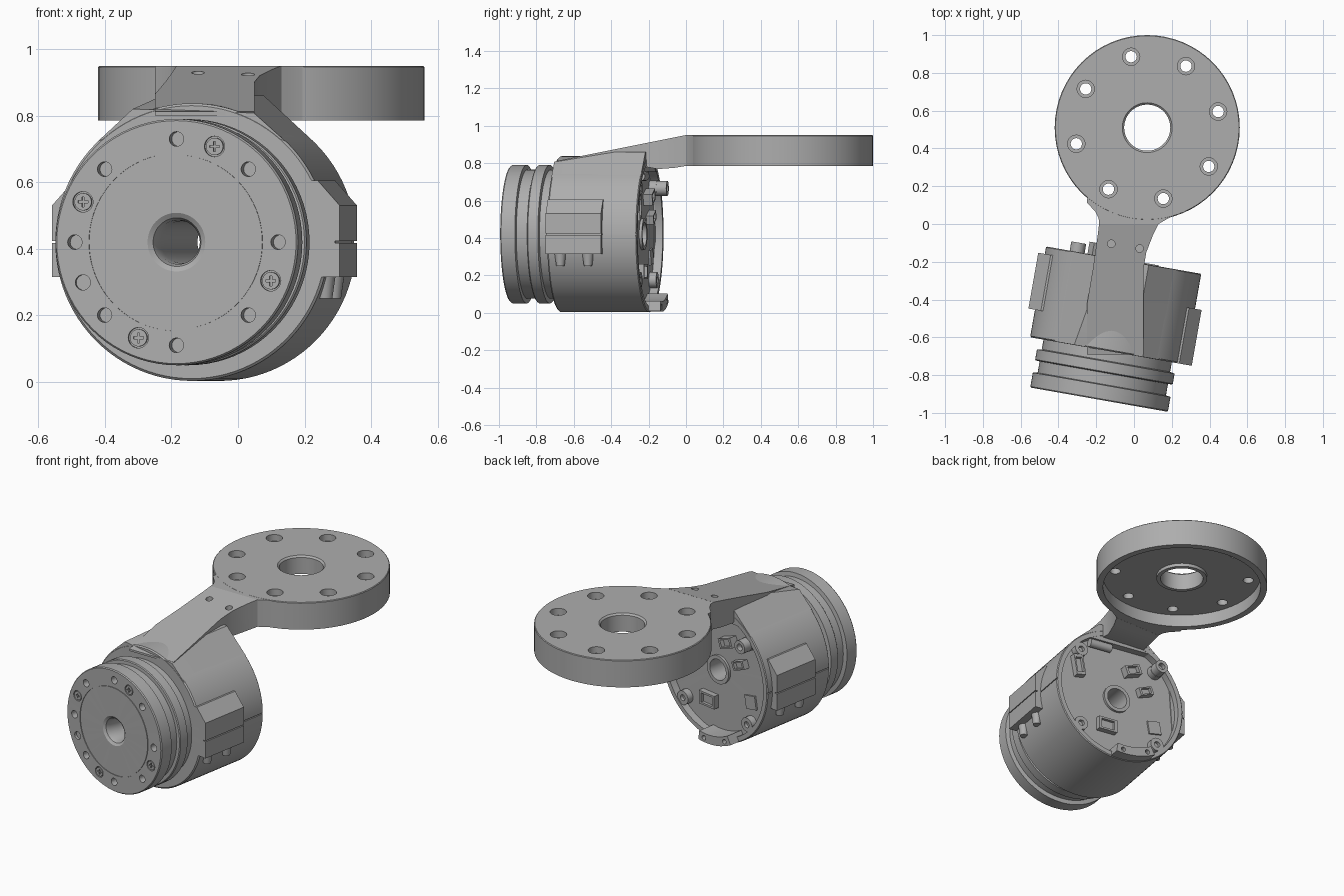
import bpy, bmesh
from math import sin, cos, pi, radians
from mathutils import Matrix, Vector

if "Cube" in bpy.data.objects:
    bpy.data.objects.remove(bpy.data.objects["Cube"])

grey = bpy.data.materials.new("plain grey")
grey.use_nodes = True
colour = (0.42, 0.42, 0.42, 1)
grey.diffuse_color = colour
grey.node_tree.nodes["Principled BSDF"].inputs["Base Color"].default_value = colour

# Motor frame: local y runs backward along the tilted axis
MOTOR = Matrix.Translation((-0.185, -0.93, 0.42)) @ Matrix.Rotation(radians(-10), 4, 'Z')
WORLD = Matrix.Identity(4)
ALONG_Y = Matrix.Rotation(radians(-90), 4, 'X')
HUB = Vector((0.07, 0.51, 0))


def finish(name, bm, frame=MOTOR):
    bmesh.ops.recalc_face_normals(bm, faces=bm.faces)
    bm.transform(frame)
    mesh = bpy.data.meshes.new(name)
    bm.to_mesh(mesh)
    bm.free()
    mesh.materials.append(grey)
    obj = bpy.data.objects.new(name, mesh)
    bpy.context.collection.objects.link(obj)
    return obj


def lathe(name, profile, frame=MOTOR, n=80):
    """Closed (radius, height) profile spun about the local y axis."""
    bm = bmesh.new()
    rings = [[bm.verts.new((r * cos(2 * pi * i / n), y, r * sin(2 * pi * i / n)))
              for i in range(n)] for r, y in profile]
    for k, ring in enumerate(rings):
        other = rings[(k + 1) % len(rings)]
        for i in range(n):
            j = (i + 1) % n
            bm.faces.new((ring[i], ring[j], other[j], other[i]))
    return finish(name, bm, frame)


def loft(name, sections, frame=MOTOR):
    """Solid through matching closed sections."""
    bm = bmesh.new()
    loops = [[bm.verts.new(p) for p in s] for s in sections]
    n = len(loops[0])
    for a, b in zip(loops, loops[1:]):
        for i in range(n):
            bm.faces.new((a[i], a[(i + 1) % n], b[(i + 1) % n], b[i]))
    bm.faces.new(loops[0])
    bm.faces.new(loops[-1])
    return finish(name, bm, frame)


def rods(name, centres, radius, depth, frame=MOTOR, turn=ALONG_Y, radius2=None, n=20):
    bm = bmesh.new()
    for c in centres:
        bmesh.ops.create_cone(bm, cap_ends=True, segments=n, radius1=radius,
                              radius2=radius if radius2 is None else radius2,
                              depth=depth, matrix=Matrix.Translation(c) @ turn)
    return finish(name, bm, frame)


def boxes(name, centres, size, frame=MOTOR, turn=WORLD):
    bm = bmesh.new()
    for c in centres:
        bmesh.ops.create_cube(bm, size=1, matrix=Matrix.Translation(c) @ turn
                              @ Matrix.Diagonal((*size, 1)))
    return finish(name, bm, frame)


def cut(obj, cutter):
    mod = obj.modifiers.new("cut", 'BOOLEAN')
    mod.operation, mod.solver, mod.object = 'DIFFERENCE', 'EXACT', cutter
    bpy.context.view_layer.objects.active = obj
    bpy.ops.object.modifier_apply(modifier=mod.name)
    bpy.data.objects.remove(cutter)


def circle(radius, y, degrees):
    return [Vector((radius * cos(radians(a)), y, radius * sin(radians(a)))) for a in degrees]


# Front drum with two flanges and a funnel-shaped bore
drum = lathe("output_drum", [
    (.063, .09), (.066, .03), (.073, .01), (.088, 0), (.262, 0), (.262, .004), (.267, .004),
    (.267, 0), (.365, 0), (.37, .006), (.37, .08), (.345, .084), (.345, .145), (.365, .146),
    (.37, .151), (.37, .205), (.345, .21), (.345, .262), (.063, .262)])
cut(drum, rods("hole_cutter", circle(.31, 0, range(0, 360, 45)), .022, .09))
cut(drum, rods("hole_cutter", circle(.31, 0, [203]), .023, .03))
screw_angles = [-112, -22, 68, 157]
cut(drum, rods("screw_cutter", circle(.31, 0, screw_angles), .031, .024))
screws = rods("face_screws", circle(.31, .009, screw_angles), .026, .016)
for size in ((.03, .012, .007), (.007, .012, .03)):
    cut(screws, boxes("cross_cutter", circle(.31, .003, screw_angles), size))

# Motor housing with a recessed rear board
housing = lathe("motor_housing", [
    (.063, .262), (.41, .262), (.417, .269), (.417, .745), (.412, .75), (.385, .75),
    (.385, .705), (.085, .705), (.085, .72), (.063, .72)], n=96)
cut(housing, boxes("seam_cutter", [(s * .417, .5, 0) for s in (-1, 1)], (.016, .6, .006)))

# Roof of the housing: sloped flanks tangent to the barrel
flank = Vector((.285, 0, .304))
sections = []
for y, left, right, h_left, h_right in ((.263, .18, .19, .40, .388), (.52, .135, .135, .44, .44),
                                        (.748, .135, .135, .44, .44)):
    sections.append([(-flank.x, y, flank.z), (-left, y, h_left), (right, y, h_right),
                     (flank.x, y, flank.z), (.2, y, .335), (-.2, y, .335)])
loft("housing_roof", sections)

# Side clamp blocks with chamfered tops, split along the middle
for side, name, y0 in ((-1, "right_clamp", .41), (1, "left_clamp", .262)):
    outline = [(.37, -.105), (.452, -.105), (.452, .11), (.385, .185), (.35, .185)]
    block = loft(name, [[(side * x, y, z) for x, z in outline] for y in (y0, y0 + .3)])
    cut(block, boxes("seam_cutter", [(side * .452, y0 + .15, 0)], (.03, .4, .006)))
    rods(name + "_screw_bosses", [(side * .395, y0 + d, -.135) for d in (.07, .22)],
         .022, .07, turn=WORLD, radius2=.032)

# Rear rim bosses, raised screw and lower tab
corners = [(x, .72, z) for x in (-.25, .25) for z in (-.245, .245)]
bosses = rods("rear_bosses", corners, .042, .05)
cut(bosses, rods("boss_cutter", [(x, .745, z) for x, _, z in corners], .018, .04))
post = rods("raised_post", [(-.25, .755, .245)], .04, .09)
cut(post, rods("post_cutter", [(-.25, .8, .245)], .02, .06))
tab_arc = range(-118, -81, 6)
tab_ring = [*circle(.414, 0, tab_arc), *circle(.36, 0, reversed(tab_arc))]
tab = loft("lower_tab", [[(p.x, y, p.z) for p in tab_ring] for y in (.70, .815)])
cut(tab, rods("tab_cutter", circle(.388, .815, [-112, -88]), .014, .05))

# Board components
for name, x, z, w, h, d, angle in (
        ("side_connector", .26, .14, .06, .13, .04, 10), ("lower_connector", .07, -.20, .12, .08, .035, 0),
        ("upper_connector", -.09, .20, .10, .06, .05, 20), ("second_connector", -.18, .09, .09, .05, .04, 20),
        ("board_chip", -.25, -.12, .08, .08, .012, 10)):
    part = boxes(name, [(x, .704 + d / 2, z)], (w, d, h),
                 turn=Matrix.Rotation(radians(angle), 4, 'Y'))
    if "connector" in name:
        cut(part, boxes("socket_cutter", [(x, .704 + d, z)], (w * .7, d, h * .7),
                        turn=Matrix.Rotation(radians(angle), 4, 'Y')))
rods("board_coil", [(.12, .73, .31)], .025, .14, turn=Matrix.Rotation(pi / 2, 4, 'Y'))

# Round mounting plate, hollow underneath
PLATE = Matrix.Translation(HUB) @ Matrix.Rotation(pi / 2, 4, 'X')
plate = lathe("mounting_plate", [
    (.132, .95), (.486, .95), (.49, .946), (.49, .785), (.452, .785), (.452, .86),
    (.145, .86), (.145, .84), (.122, .84), (.122, .94)], PLATE, 64)
bolts = [HUB + Vector((.385 * cos(a), .385 * sin(a), .95))
         for a in (radians(12.8 + 45 * k) for k in range(8))]
cut(plate, rods("counterbore_cutter", bolts, .046, .08, WORLD, WORLD))
cut(plate, rods("bolt_cutter", bolts, .03, .3, WORLD, WORLD))

# Arm: rises along a slope from the housing and flares into the plate
rows = [(-.69, -.25, .05, .80), (-.43, -.25, .05, .80), (-.24, -.218, .05, .785), (-.15, -.205, .065, .768),
        (-.06, -.192, .1, .775), (0, -.185, .13, .785)]
arm_sections = [[(x0, y, z), (x1, y, z), (x1, y, .95 + .2 * y), (x0, y, .95 + .2 * y)]
                for y, x0, x1, z in rows]
loft("arm", arm_sections, WORLD)

# Flared root of the arm, ending inside the plate wall
root = [(-.185, 0), (-.187, .03), (-.205, .065), (-.25, .115)]
root += [(HUB.x + .47 * cos(radians(a)), HUB.y + .47 * sin(radians(a))) for a in range(228, 297, 6)]
root += [(.27, .065), (.2, .04), (.155, .015), (.13, 0)]
loft("arm_root", [[(x, y, z) for x, y in root] for z in (.7855, .9495)], WORLD)
pins = [(-.12, -.105, .93), (.03, -.13, .925)]
cut(bpy.data.objects["arm"], rods("pin_cutter", pins, .02, .08, WORLD, WORLD))

# Smooth the round parts and keep the edges crisp
for obj in bpy.context.scene.objects:
    obj.select_set(obj.type == 'MESH')
bpy.context.view_layer.objects.active = drum
bpy.ops.object.shade_smooth_by_angle(angle=radians(25))
